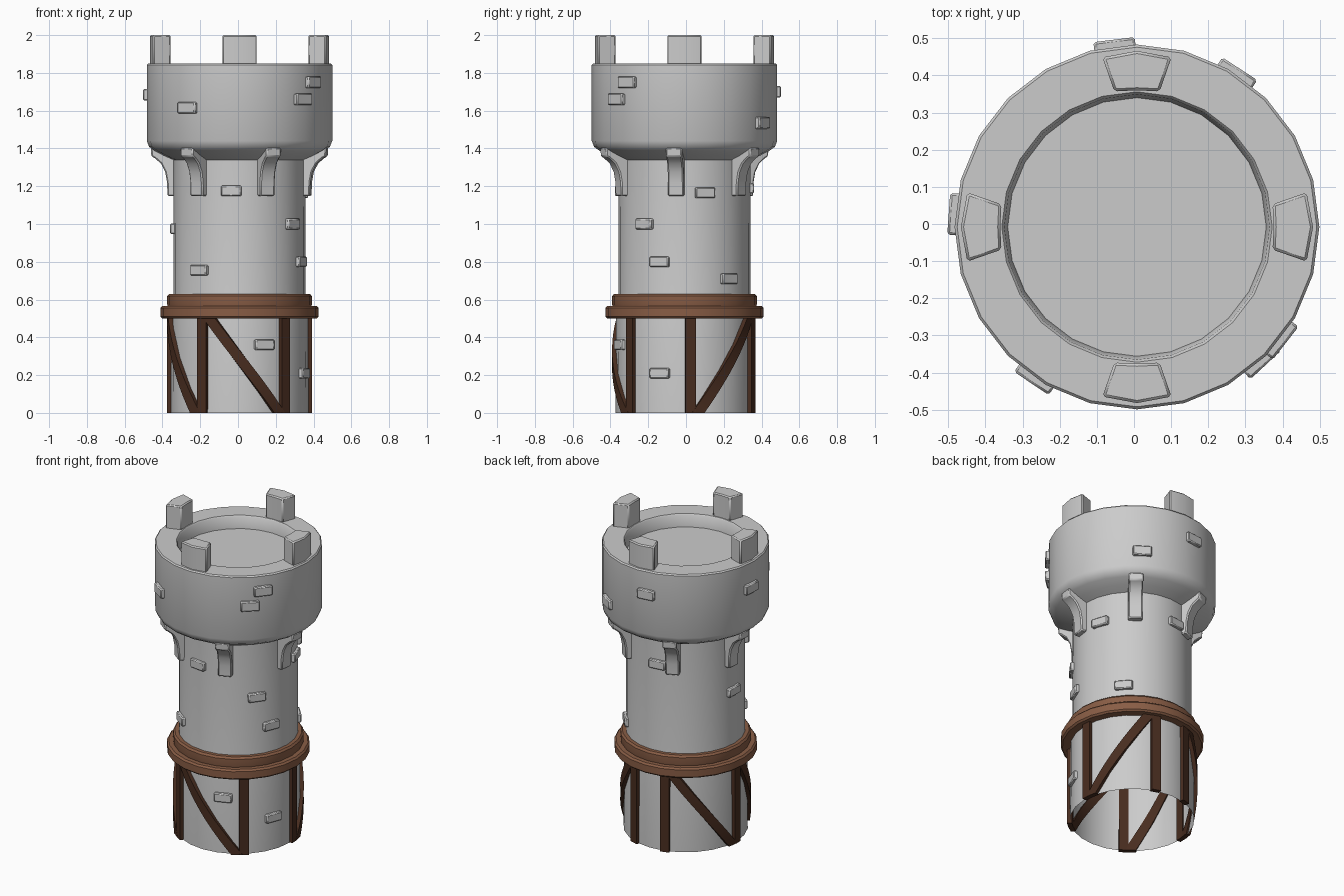
import bpy, bmesh, math
from mathutils import Vector

if "Cube" in bpy.data.objects:
    bpy.data.objects.remove(bpy.data.objects["Cube"])

CX, CY = 0.008, -0.008          # tower axis
SIDES = 24


def polar(r, deg, z, side=0.0):
    """Point at radius/angle/height, shifted sideways along the tangent."""
    a = math.radians(deg)
    return Vector((CX + r * math.cos(a) - side * math.sin(a),
                   CY + r * math.sin(a) + side * math.cos(a), z))


def material(name, rgb):
    m = bpy.data.materials.new(name)
    m.diffuse_color = (*rgb, 1)
    m.use_nodes = True
    m.node_tree.nodes["Principled BSDF"].inputs["Base Color"].default_value = m.diffuse_color
    return m


def make(name, verts, faces, mat=None, bevel=0.0, recalc=True):
    bm = bmesh.new()
    vs = [bm.verts.new(v) for v in verts]
    for f in faces:
        bm.faces.new([vs[i] for i in f])
    bmesh.ops.remove_doubles(bm, verts=bm.verts, dist=1e-5)
    if recalc:
        bmesh.ops.recalc_face_normals(bm, faces=bm.faces)
    me = bpy.data.meshes.new(name)
    bm.to_mesh(me)
    bm.free()
    ob = bpy.data.objects.new(name, me)
    bpy.context.collection.objects.link(ob)
    if mat:
        me.materials.append(mat)
    if bevel:
        b = ob.modifiers.new("bevel", 'BEVEL')
        b.width, b.segments = bevel, 1
        b.limit_method, b.angle_limit = 'ANGLE', math.radians(40)
    bpy.ops.object.select_all(action='DESELECT')
    ob.select_set(True)
    bpy.context.view_layer.objects.active = ob
    bpy.ops.object.shade_smooth_by_angle(angle=math.radians(35))
    return ob


def loft(name, rings, closed_ends=True, **kw):
    """Skin a series of equal-length closed loops."""
    n = len(rings[0])
    verts = [p for ring in rings for p in ring]
    faces = [(k * n + i, k * n + (i + 1) % n, (k + 1) * n + (i + 1) % n, (k + 1) * n + i)
             for k in range(len(rings) - 1) for i in range(n)]
    if closed_ends:
        faces += [tuple(range(n))[::-1], tuple(range(len(verts) - n, len(verts)))]
    return make(name, verts, faces, **kw)


def lathe(name, profile, **kw):
    rings = [[polar(r, i * 360 / SIDES, z) for i in range(SIDES)] for r, z in profile]
    return loft(name, rings, closed_ends=False, recalc=False, **kw)


light_wood = material("light_wood", (0.25, 0.11, 0.06))
dark_wood = material("dark_wood", (0.065, 0.026, 0.014))

# Stone tower: open bottom, shaft, flared head and sunken floor
lathe("tower", [(0.365, 0), (0.362, 0.5), (0.35, 0.62), (0.349, 1.34), (0.40, 1.362),
                (0.45, 1.388), (0.478, 1.408), (0.491, 1.44), (0.491, 1.842), (0.484, 1.85),
                (0.364, 1.85), (0.357, 1.842), (0.348, 1.77), (0.0001, 1.77)])

# Stepped wooden collar
lathe("wood_collar", [(0.345, 0.5), (0.409, 0.5), (0.419, 0.51), (0.419, 0.555), (0.409, 0.566),
                      (0.381, 0.566), (0.383, 0.575), (0.383, 0.618), (0.373, 0.63),
                      (0.345, 0.63), (0.345, 0.5)], mat=light_wood)

# Merlons on the rim
for k in range(4):
    plan = [(0.370, -9.5), (0.466, -11.5), (0.474, 0), (0.466, 11.5), (0.370, 9.5), (0.368, 0)]
    loft("merlon", [[polar(r, k * 90 + a, z) for r, a in plan] for z in (1.84, 2.0)], bevel=0.007)

# Curved corbels below the head
corbel = [(0.335, 1.147), (0.380, 1.147), (0.382, 1.22), (0.392, 1.275), (0.415, 1.32),
          (0.447, 1.348), (0.466, 1.358), (0.468, 1.405), (0.40, 1.405), (0.335, 1.37)]
for k in range(6):
    loft("corbel", [[polar(r, -67 + 60 * k, z, s) for r, z in corbel] for s in (-0.042, 0.042)],
         bevel=0.007)


# Dark beams wrapped on the lower shaft
def beam(name, top, bottom, half):
    n = 12 if top != bottom else 1
    rings = []
    for i in range(n + 1):
        t = i / n
        a, z = bottom + (top - bottom) * t, 0.51 * t
        rings.append([polar(r, a, z, s) for r, s in
                      ((0.353, -half), (0.382, -half), (0.382, half), (0.353, half))])
    loft(name, rings, mat=dark_wood)


for a in (-122, -50, 5, 72, 106, 178):
    beam("upright_beam", a, a, 0.028)
for top, bottom in ((-116, -56), (184, 232), (66, 11), (112, 172)):
    beam("diagonal_beam", top, bottom, 0.034)

# Raised bricks: (angle, height) grouped by wall radius
bricks = {0.491: [(-124, 1.615), (-38, 1.75), (-47, 1.66), (176, 1.685), (57, 1.535), (97, 1.70)],
          0.349: [(-97, 1.175), (-37, 1.0), (-22, 0.80), (-127, 0.755), (178, 0.975),
                  (18, 1.165), (97, 1.19), (42, 0.71)],
          0.363: [(-69, 0.36), (-21, 0.21)]}
for radius, spots in bricks.items():
    w, h = (0.056, 0.031) if radius > 0.4 else (0.054, 0.028)
    for a, z in spots:
        loft("brick", [[polar(r, a, z + dz, s) for s, dz in
                        ((-w, -h), (w, -h), (w, h), (-w, h))]
                       for r in (radius - 0.025, radius + 0.017)], bevel=0.006)
